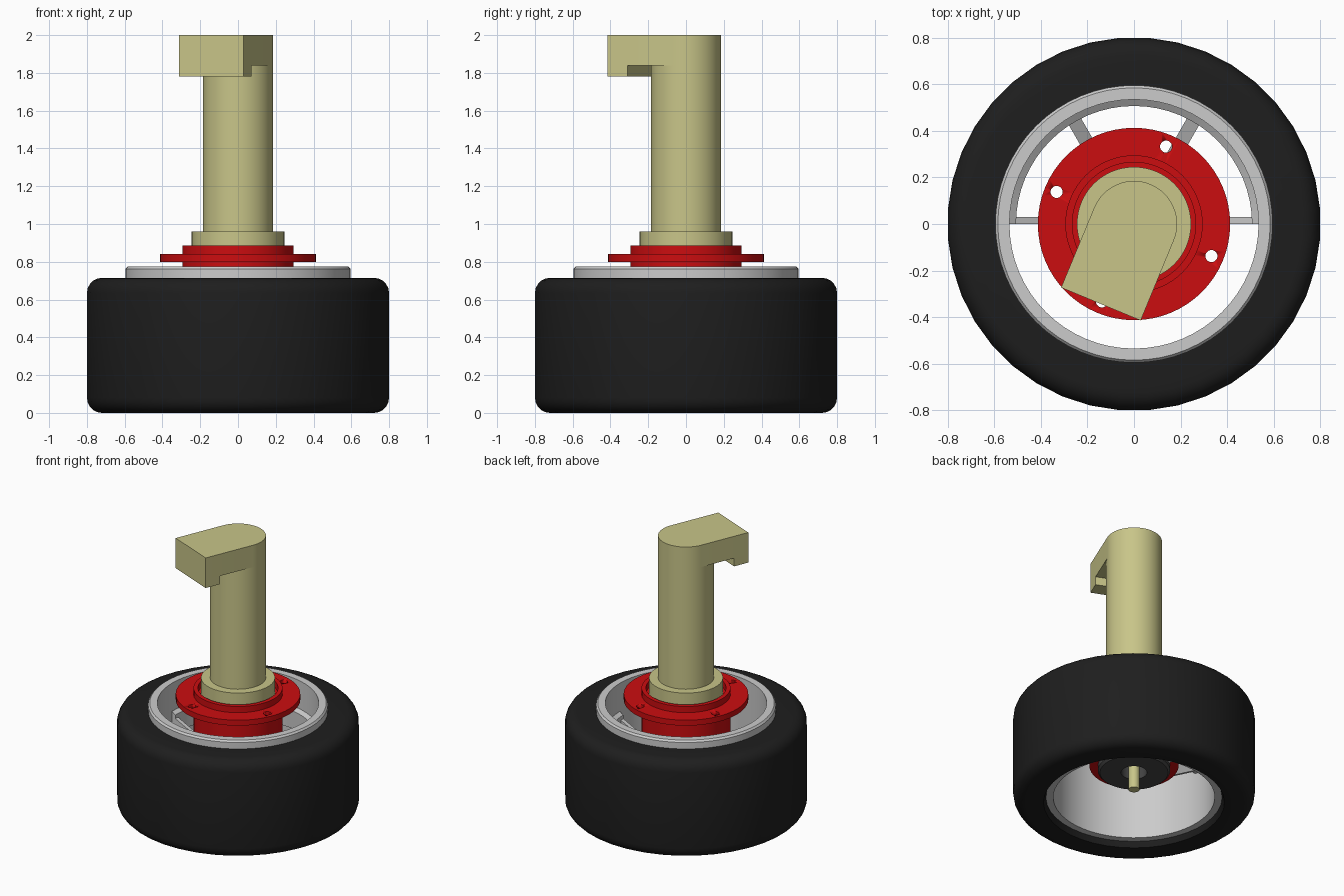
import bpy, bmesh
from math import sin, cos, pi, radians

if "Cube" in bpy.data.objects:
    bpy.data.objects.remove(bpy.data.objects["Cube"])


def material(name, rgb):
    m = bpy.data.materials.new(name)
    m.diffuse_color = (*rgb, 1)
    m.use_nodes = True
    m.node_tree.nodes["Principled BSDF"].inputs["Base Color"].default_value = m.diffuse_color
    return m


RUBBER = material("rubber", (0.013, 0.013, 0.013))
RED = material("red", (0.6, 0.004, 0.005))
KHAKI = material("khaki", (0.58, 0.56, 0.25))
DARK = material("dark_grey", (0.06, 0.06, 0.06))


def finish(name, bm, mat, angle=35):
    bmesh.ops.remove_doubles(bm, verts=bm.verts, dist=1e-5)
    bmesh.ops.recalc_face_normals(bm, faces=bm.faces)
    me = bpy.data.meshes.new(name)
    bm.to_mesh(me)
    bm.free()
    ob = bpy.data.objects.new(name, me)
    bpy.context.collection.objects.link(ob)
    if mat:
        me.materials.append(mat)
    bpy.ops.object.select_all(action='DESELECT')
    ob.select_set(True)
    bpy.context.view_layer.objects.active = ob
    bpy.ops.object.shade_smooth_by_angle(angle=radians(angle))
    return ob


def lathe(name, prof, mat=None, n=64, sweep=2 * pi, a0=0.0):
    """Revolve a closed (radius, z) profile about z; partial sweeps get caps."""
    bm = bmesh.new()
    full = sweep > 6.28
    rings = []
    for i in range(n if full else n + 1):
        a = a0 + sweep * i / n
        rings.append([bm.verts.new((r * cos(a), r * sin(a), z)) for r, z in prof])
    k = len(prof)
    for i in range(n):
        A, B = rings[i], rings[(i + 1) % len(rings)]
        for j in range(k):
            q = (j + 1) % k
            if prof[j][0] > 0 or prof[q][0] > 0:
                bm.faces.new((A[j], B[j], B[q], A[q]))
    if not full:
        bm.faces.new(rings[0])
        bm.faces.new(rings[-1])
    return finish(name, bm, mat)


def prism(name, ring0, ring1, mat=None, turn=0.0):
    """Join two matching outlines into a solid, turned about z."""
    bm = bmesh.new()
    c, s = cos(turn), sin(turn)
    A, B = [[bm.verts.new((x * c - y * s, x * s + y * c, z)) for x, y, z in ring]
            for ring in (ring0, ring1)]
    for i in range(len(A)):
        j = (i + 1) % len(A)
        bm.faces.new((A[i], A[j], B[j], B[i]))
    bm.faces.new(A)
    bm.faces.new(B)
    return finish(name, bm, mat)


def rounded(corner_r, r, z, start, n=5):
    return [(r + corner_r * cos(start + pi / 2 * i / n),
             z + corner_r * sin(start + pi / 2 * i / n)) for i in range(n + 1)]


# Tyre with rounded shoulders
tyre = [(0.58, 0.05), (0.6, 0.0)] + rounded(0.08, 0.722, 0.08, -pi / 2) \
    + rounded(0.08, 0.722, 0.635, 0) + [(0.58, 0.715)]
lathe("tyre", tyre, RUBBER, n=40, a0=pi / 40)

# Rim barrel, slightly chamfered at the lips
lathe("rim", [(0.535, 0.04), (0.59, 0.04), (0.596, 0.06), (0.596, 0.762),
              (0.585, 0.775), (0.535, 0.775)])

# Half ring and spokes, present on the back half only
lathe("spoke_ring", [(0.507, 0.42), (0.536, 0.42), (0.536, 0.57), (0.507, 0.55)],
      n=32, sweep=pi)
spoke = [(0.2, 0.25), (0.52, 0.43), (0.52, 0.53), (0.2, 0.37)]
for i, (deg, y0, y1) in enumerate([(0, 0, 0.03), (60, -0.03, 0.03),
                                   (120, -0.03, 0.03), (180, -0.03, 0)]):
    prism(f"spoke_{i + 1}", [(r, y0, z) for r, z in spoke],
          [(r, y1, z) for r, z in spoke], turn=radians(deg))

# Hub washer under the bearing housing
lathe("hub", [(0.086, 0.23), (0.225, 0.23), (0.24, 0.245), (0.24, 0.33), (0.086, 0.33)], DARK)

# Red bearing housing with a recessed top
lathe("housing", [(0.1, 0.28), (0.295, 0.28), (0.295, 0.885), (0.265, 0.885),
                  (0.265, 0.84), (0.1, 0.84)], RED)

# Bolt flange with four drilled holes
flange = lathe("flange", [(0.28, 0.80), (0.413, 0.80), (0.413, 0.84), (0.28, 0.84)], RED)
bm = bmesh.new()
for k in range(4):
    a = radians(67.5 + 90 * k)
    res = bmesh.ops.create_cone(bm, cap_ends=True, segments=20, radius1=0.026,
                                radius2=0.026, depth=0.2)
    bmesh.ops.translate(bm, verts=res["verts"], vec=(0.36 * cos(a), 0.36 * sin(a), 0.82))
cutter = finish("hole_cutter", bm, RED)
cutter.hide_render = True
mod = flange.modifiers.new("holes", 'BOOLEAN')
mod.operation = 'DIFFERENCE'
mod.solver = 'EXACT'
mod.object = cutter
bpy.context.view_layer.objects.active = flange
bpy.ops.object.modifier_apply(modifier=mod.name)
bpy.data.objects.remove(cutter)

# Axle rod, collar and post in one turned piece
lathe("post", [(0, 0.10), (0.037, 0.10), (0.037, 0.83), (0.245, 0.83), (0.245, 0.96),
               (0.185, 0.96), (0.185, 1.84), (0, 1.84)], KHAKI)

# Arm head: round at the post, square at the free end, with a hook below
ARM = radians(247.5)
plan = [(0.372, -0.185), (0.372, 0.185)] + \
    [(0.185 * cos(pi / 2 + pi * i / 32), 0.185 * sin(pi / 2 + pi * i / 32)) for i in range(33)]
prism("arm", [(x, y, 1.84) for x, y in plan], [(x, y, 2.0) for x, y in plan], KHAKI, ARM)
hook = [(0.26, -0.185), (0.372, -0.185), (0.372, 0.185), (0.26, 0.185)]
prism("arm_hook", [(x, y, 1.78) for x, y in hook], [(x, y, 1.84) for x, y in hook], KHAKI, ARM)
